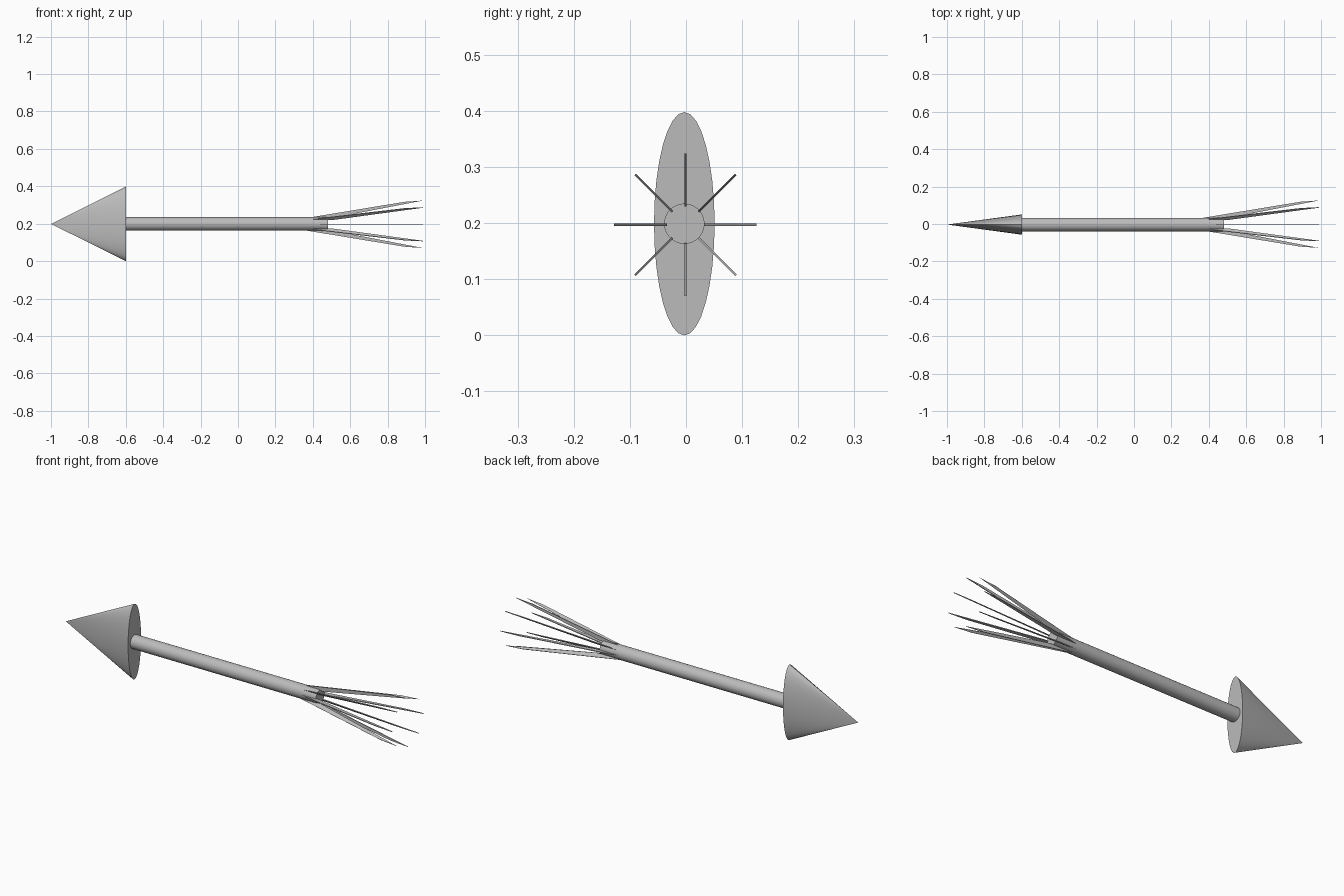
import bpy
import bmesh
import math
from mathutils import Matrix, Vector

if "Cube" in bpy.data.objects:
    bpy.data.objects.remove(bpy.data.objects["Cube"], do_unlink=True)

grey = bpy.data.materials.new("plain grey")
grey.use_nodes = True
colour = (0.5, 0.5, 0.5, 1)
grey.diffuse_color = colour
grey.node_tree.nodes["Principled BSDF"].inputs["Base Color"].default_value = colour

AXIS_Y, AXIS_Z = -0.003, 0.199


def finish(obj, name):
    obj.name = name
    obj.data.materials.append(grey)


def smooth(obj):
    bpy.ops.object.select_all(action="DESELECT")
    obj.select_set(True)
    bpy.context.view_layer.objects.active = obj
    bpy.ops.object.transform_apply(location=False, rotation=True, scale=True)
    bpy.ops.object.shade_smooth_by_angle(angle=math.radians(35))


# Flattened cone head, pointing to -x
bpy.ops.mesh.primitive_cone_add(vertices=32, radius1=0.199, radius2=0, depth=0.4,
                                location=(-0.8, AXIS_Y, AXIS_Z),
                                rotation=(0, -math.pi / 2, 0))
head = bpy.context.object
head.scale.y = 0.054 / 0.199
finish(head, "arrow_head")
smooth(head)

# Round shaft
bpy.ops.mesh.primitive_cylinder_add(vertices=32, radius=0.036, depth=1.08,
                                    location=(-0.06, AXIS_Y, AXIS_Z),
                                    rotation=(0, math.pi / 2, 0))
shaft = bpy.context.object
finish(shaft, "shaft")
smooth(shaft)

# Eight thin swept vanes around the tail: (x, radius) outline, extruded sideways
OUTLINE = [(0.35, 0.031), (0.89, 0.12), (0.99, 0.127), (0.50, 0.033)]
THICK = 0.004
for i in range(8):
    bm = bmesh.new()
    verts = [bm.verts.new((x, -THICK / 2, r)) for x, r in OUTLINE]
    face = bm.faces.new(verts)
    extruded = bmesh.ops.extrude_face_region(bm, geom=[face])["geom"]
    moved = [v for v in extruded if isinstance(v, bmesh.types.BMVert)]
    bmesh.ops.translate(bm, verts=moved, vec=Vector((0, THICK, 0)))
    bmesh.ops.recalc_face_normals(bm, faces=bm.faces)
    bm.transform(Matrix.Translation((0, -0.001, 0.197)) @
                 Matrix.Rotation(i * math.pi / 4, 4, "X"))
    mesh = bpy.data.meshes.new("tail_vane")
    bm.to_mesh(mesh)
    bm.free()
    vane = bpy.data.objects.new("tail_vane", mesh)
    bpy.context.collection.objects.link(vane)
    finish(vane, f"tail_vane_{i + 1}")
